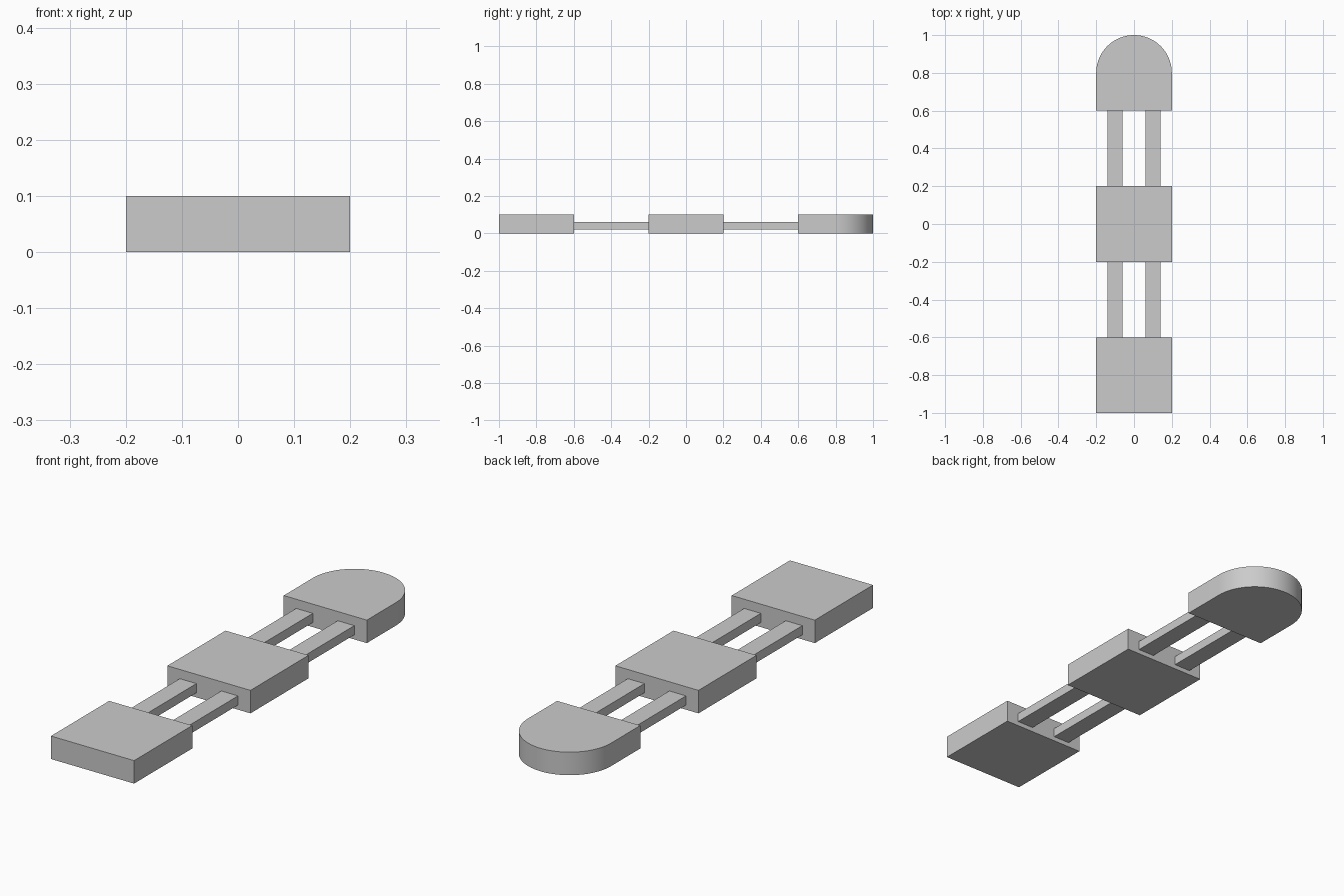
import bpy
import bmesh
from math import cos, sin, pi, radians

cube = bpy.data.objects.get("Cube")
if cube:
    bpy.data.objects.remove(cube, do_unlink=True)

grey = bpy.data.materials.new("plain grey")
grey.use_nodes = True
colour = (0.6, 0.6, 0.6, 1)
grey.diffuse_color = colour
grey.node_tree.nodes["Principled BSDF"].inputs["Base Color"].default_value = colour


def slab(name, outline, bottom, top):
    """Extrude a flat outline (counter-clockwise from above) upwards."""
    bm = bmesh.new()
    base = bm.faces.new([bm.verts.new((x, y, bottom)) for x, y in outline])
    new = bmesh.ops.extrude_face_region(bm, geom=[base], use_keep_orig=True)["geom"]
    verts = [v for v in new if isinstance(v, bmesh.types.BMVert)]
    bmesh.ops.translate(bm, verts=verts, vec=(0, 0, top - bottom))
    bmesh.ops.recalc_face_normals(bm, faces=bm.faces)
    mesh = bpy.data.meshes.new(name)
    bm.to_mesh(mesh)
    bm.free()
    mesh.materials.append(grey)
    obj = bpy.data.objects.new(name, mesh)
    bpy.context.collection.objects.link(obj)
    return obj


def rectangle(x0, x1, y0, y1):
    return [(x0, y0), (x1, y0), (x1, y1), (x0, y1)]


HALF = 0.2
HEIGHT = 0.1

# Square blocks
slab("front_block", rectangle(-HALF, HALF, -1, -0.6), 0, HEIGHT)
slab("middle_block", rectangle(-HALF, HALF, -HALF, HALF), 0, HEIGHT)

# Back block with a half-round end
STEPS = 48
arc = [(HALF * cos(pi * i / STEPS), 0.8 + HALF * sin(pi * i / STEPS))
       for i in range(STEPS + 1)]
back = slab("back_rounded_block", [(-HALF, 0.6), (HALF, 0.6)] + arc, 0, HEIGHT)
bpy.context.view_layer.objects.active = back
back.select_set(True)
bpy.ops.object.shade_smooth_by_angle(angle=radians(30))

# Paired connecting bars
for place, y in (("front", -0.6), ("back", HALF)):
    for side, x in (("left", 0.1), ("right", -0.1)):
        slab(f"{place}_{side}_bar", rectangle(x - 0.04, x + 0.04, y, y + 0.4), 0.02, 0.06)
